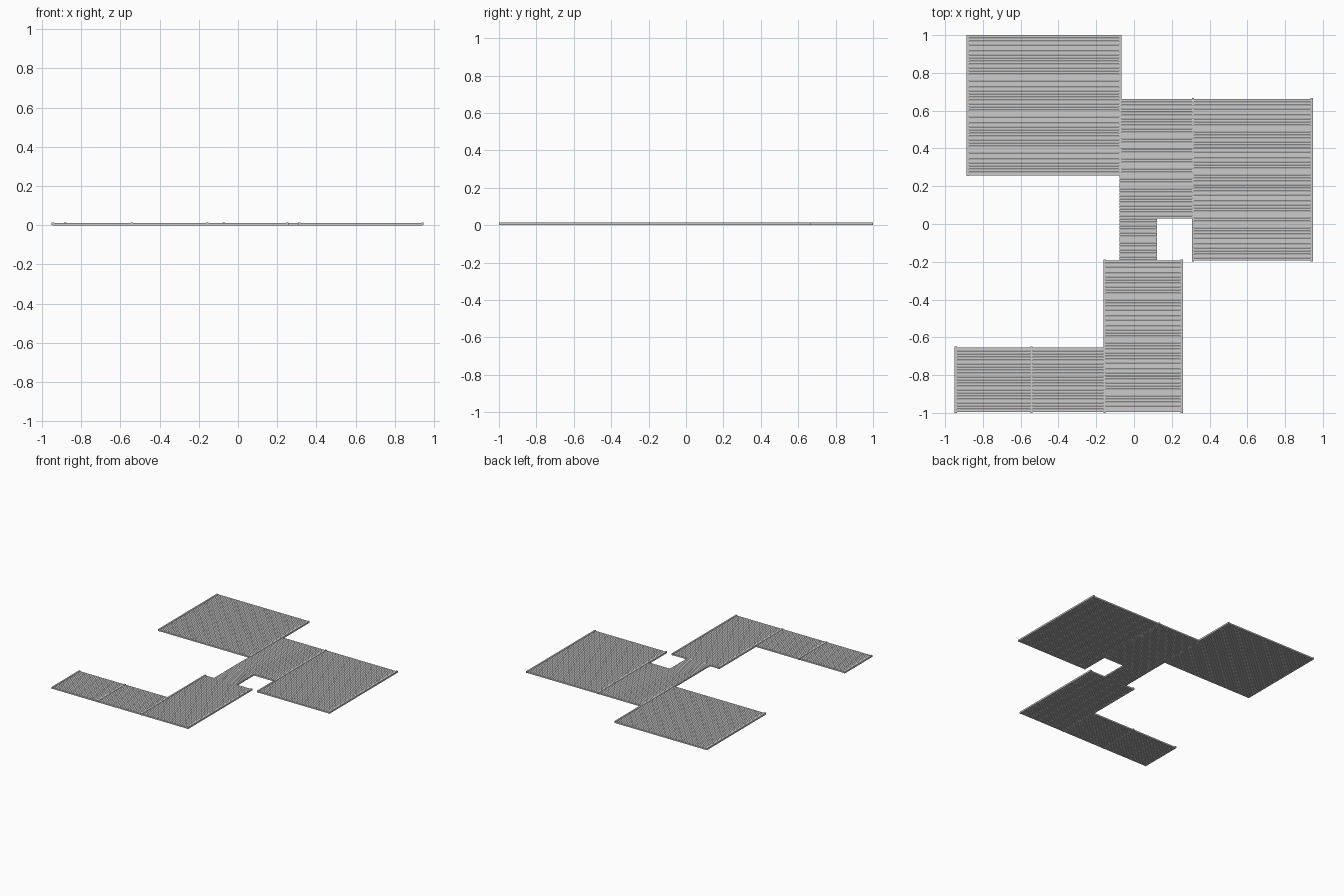
import bpy, bmesh

if "Cube" in bpy.data.objects:
    bpy.data.objects.remove(bpy.data.objects["Cube"])

PITCH = 0.0175    # board spacing
GAP = 0.0022      # open joint between boards
TOP = 0.0115      # board thickness
TRIM_TOP = 0.0142
TRIM_W = 0.0125


def add_board(bm, x0, x1, y0, y1, z0, z1):
    """Square-edged board between two corners."""
    geo = bmesh.ops.create_cube(bm, size=1)
    for v in geo["verts"]:
        v.co = (x1 if v.co.x > 0 else x0,
                y1 if v.co.y > 0 else y0,
                z1 if v.co.z > 0 else z0)


def finish(name, bm):
    me = bpy.data.meshes.new(name)
    bm.to_mesh(me)
    bm.free()
    ob = bpy.data.objects.new(name, me)
    bpy.context.collection.objects.link(ob)


def deck(name, x0, x1, y0, y1):
    """Rectangular deck of parallel boards with narrow gaps."""
    bm = bmesh.new()
    n = round((y1 - y0 + GAP) / PITCH)
    step = (y1 - y0 + GAP) / n
    for i in range(n):
        y = y0 + i * step
        add_board(bm, x0, x1, y, y + step - GAP, 0, TOP)
    finish(name, bm)


def trim(name, x, y0, y1):
    """Cross board covering the board ends, slightly proud of the deck."""
    bm = bmesh.new()
    add_board(bm, x - TRIM_W / 2, x + TRIM_W / 2, y0, y1, 0.001, TRIM_TOP)
    finish(name, bm)


# Deck sections
deck("deck_back_left", -0.882, -0.078, 0.257, 1.0)
deck("deck_middle", -0.078, 0.308, 0.028, 0.662)
deck("deck_neck", -0.078, 0.122, -0.19, 0.026)
deck("deck_right", 0.308, 0.942, -0.194, 0.662)
deck("deck_front", -0.156, 0.255, -0.996, -0.192)
deck("deck_walkway_inner", -0.543, -0.156, -0.996, -0.654)
deck("deck_walkway_outer", -0.945, -0.543, -0.996, -0.654)

# Cross boards at section ends and joints
trim("trim_back_left_outer", -0.88, 0.254, 1.0)
trim("trim_back_left_inner", -0.073, 0.257, 1.0)
trim("trim_middle_joint", 0.312, -0.198, 0.667)
trim("trim_right_end", 0.941, -0.198, 0.667)
trim("trim_front_left", -0.156, -1.0, -0.187)
trim("trim_front_right", 0.252, -1.0, -0.187)
trim("trim_walkway_joint", -0.543, -1.0, -0.648)
trim("trim_walkway_end", -0.944, -1.0, -0.648)
